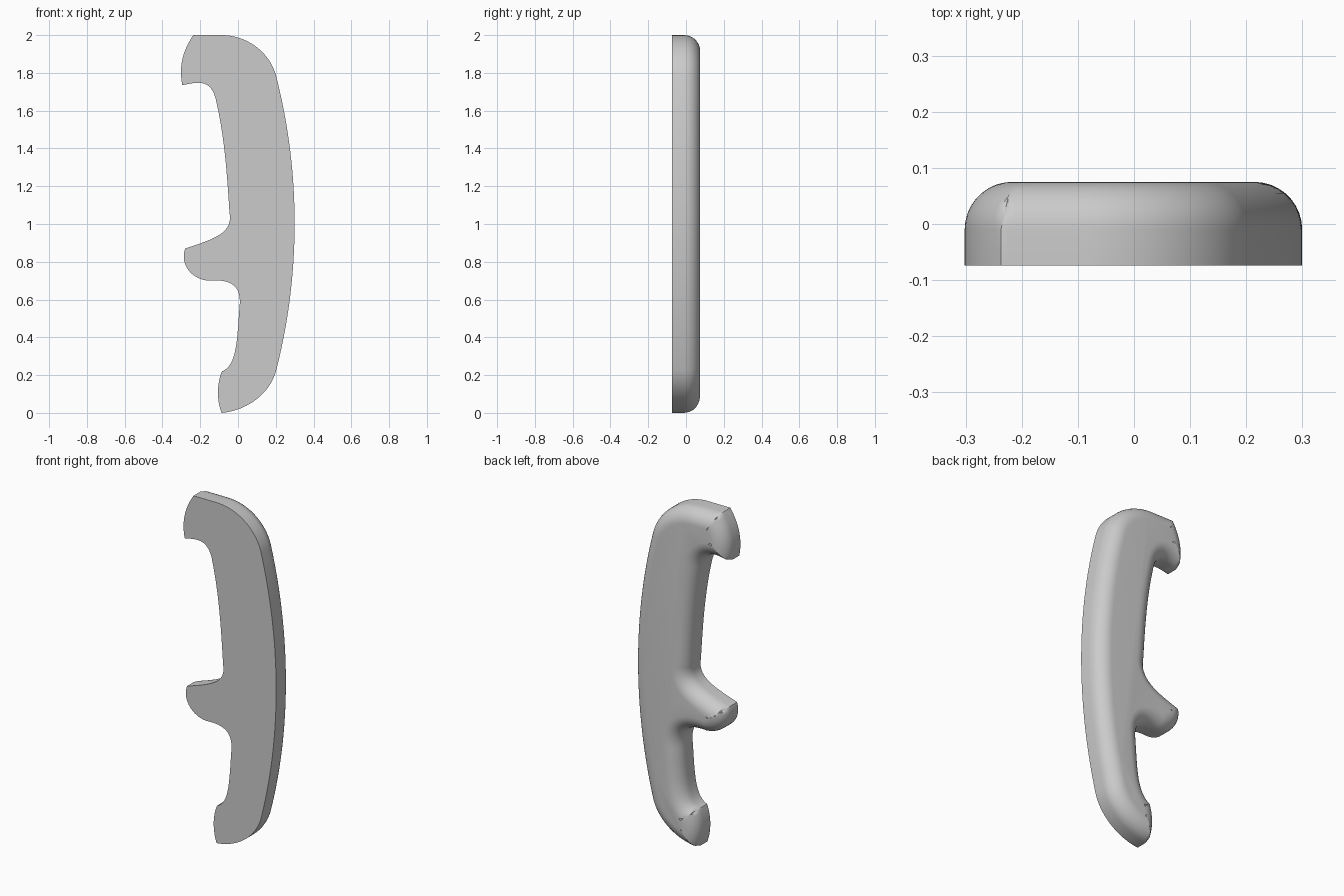
import bpy
import bmesh
import math
from mathutils import Vector
from mathutils.geometry import interpolate_bezier

if "Cube" in bpy.data.objects:
    bpy.data.objects.remove(bpy.data.objects["Cube"], do_unlink=True)

FRONT, BACK = -0.074, 0.075
RADIUS = 0.085
LEVELS = 9
STEP = 0.013

# Outline as chained Bezier spans (x, z): two handles, then the end point
START = (-0.087, 0)
SPANS = [
    ((0.03, 0.01), (0.16, 0.085), (0.2, 0.217)),        # rounded foot
    ((0.333, 0.73), (0.333, 1.277), (0.2, 1.79)),       # long outer arc
    ((0.165, 1.91), (0.05, 2), (-0.09, 2)),             # shoulder
    ((-0.14, 2), (-0.19, 2), (-0.237, 2)),              # flat top
    ((-0.29, 1.92), (-0.315, 1.84), (-0.295, 1.735)),   # upper hook tip
    ((-0.22, 1.75), (-0.15, 1.77), (-0.12, 1.67)),      # under the hook
    ((-0.07, 1.46), (-0.058, 1.26), (-0.045, 1.06)),    # inner grip
    ((-0.025, 0.95), (-0.13, 0.92), (-0.28, 0.87)),     # top of the tab
    ((-0.31, 0.78), (-0.24, 0.705), (-0.155, 0.7)),     # end of the tab
    ((-0.03, 0.71), (0.02, 0.67), (0.008, 0.56)),       # under the tab
    ((-0.005, 0.39), (-0.005, 0.25), (-0.085, 0.22)),   # lower inner edge
    ((-0.113, 0.15), (-0.113, 0.07), START),            # lower tip
]


def sample_outline():
    points, begin = [], Vector(START)
    for h1, h2, end in SPANS:
        h1, h2, end = Vector(h1), Vector(h2), Vector(end)
        count = max(8, int((end - begin).length / STEP))
        span = interpolate_bezier(begin, h1, h2, end, count + 1)
        points += [Vector(p[:2]) for p in span[:-1]]
        begin = end
    return points


def distance(p, outline):
    """Shortest distance from p to the closed outline."""
    best = 9.0
    for i, b in enumerate(outline):
        a = outline[i - 1]
        ab = b - a
        t = max(0.0, min(1.0, (p - a).dot(ab) / ab.length_squared))
        best = min(best, (a + ab * t - p).length_squared)
    return math.sqrt(best)


def inward_reach(p, n, outline):
    """How far p can move inwards before meeting the opposite fillet."""
    def is_free(d):
        return distance(p + n * d, outline) >= d * 0.995
    if is_free(RADIUS):
        return RADIUS
    low, high = 0.0, RADIUS
    for _ in range(9):
        mid = (low + high) / 2
        if is_free(mid):
            low = mid
        else:
            high = mid
    return low


outline = sample_outline()
total = len(outline)
normals, reach = [], []
for i, p in enumerate(outline):
    t = (p - outline[i - 1]).normalized() + (outline[(i + 1) % total] - p).normalized()
    n = Vector((-t.y, t.x)).normalized()
    normals.append(n)
    reach.append(inward_reach(p, n, outline))

bm = bmesh.new()

# Straight side wall, then rings that roll over the rounded back edge
rings = [[bm.verts.new((p.x, FRONT, p.y)) for p in outline]]
for k in range(LEVELS + 1):
    inset = RADIUS * (1 - math.cos(math.pi / 2 * k / LEVELS))
    ring = []
    for p, n, limit in zip(outline, normals, reach):
        d = min(inset, limit)
        q = p + n * d
        rise = math.sqrt(max(0.0, RADIUS ** 2 - (RADIUS - d) ** 2))
        ring.append(bm.verts.new((q.x, BACK - RADIUS + rise, q.y)))
    rings.append(ring)
for a, b in zip(rings, rings[1:]):
    for i in range(total):
        j = (i + 1) % total
        bm.faces.new((a[i], b[i], b[j], a[j]))

# Flat front face, and flat back face inside the rounded edge
bm.faces.new(rings[0])
bm.faces.new([v for v, r in zip(rings[-1], reach) if r >= RADIUS][::-1])
bmesh.ops.remove_doubles(bm, verts=bm.verts, dist=0.0005)

mesh = bpy.data.meshes.new("handle_body")
bm.to_mesh(mesh)
bm.free()
body = bpy.data.objects.new("handle_body", mesh)
bpy.context.collection.objects.link(body)

# Plain grey finish
grey = bpy.data.materials.new("light_grey")
grey.use_nodes = True
colour = (0.6, 0.6, 0.6, 1)
grey.diffuse_color = colour
grey.node_tree.nodes["Principled BSDF"].inputs["Base Color"].default_value = colour
mesh.materials.append(grey)

bpy.ops.object.select_all(action="DESELECT")
body.select_set(True)
bpy.context.view_layer.objects.active = body
bpy.ops.object.shade_smooth_by_angle(angle=math.radians(35))
